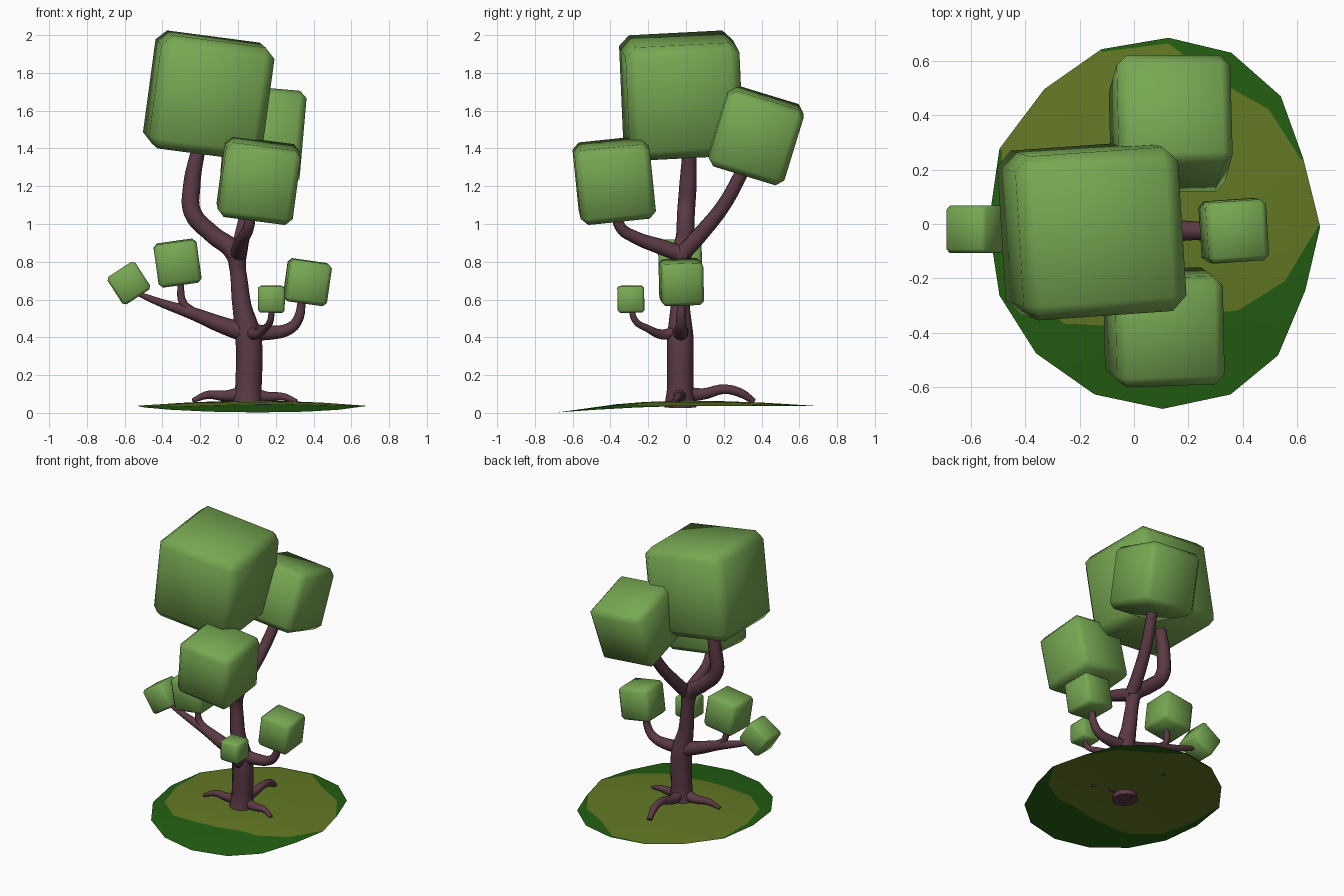
import bpy, bmesh, math


def material(name, rgb):
    m = bpy.data.materials.new(name)
    m.diffuse_color = (*rgb, 1)
    return m


LEAF = material("leaf green", (0.185, 0.39, 0.085))
BARK = material("purple brown bark", (0.105, 0.042, 0.058))
OLIVE = material("olive grass", (0.125, 0.19, 0.018))
GRASS = material("dark green grass", (0.017, 0.112, 0.006))


def add_bmesh(name, bm, mats):
    me = bpy.data.meshes.new(name)
    bm.to_mesh(me)
    bm.free()
    for m in mats:
        me.materials.append(m)
    ob = bpy.data.objects.new(name, me)
    bpy.context.collection.objects.link(ob)
    return ob


def leaf_cube(name, centre, size, rot):
    """Chamfered, softly shaded foliage cube."""
    bm = bmesh.new()
    bmesh.ops.create_cube(bm, size=size)
    bmesh.ops.bevel(bm, geom=bm.edges[:], offset=size * 0.09,
                    segments=1, affect='EDGES')
    for f in bm.faces:
        f.smooth = True
    ob = add_bmesh(name, bm, [LEAF])
    ob.location = centre
    ob.rotation_euler = [math.radians(a) for a in rot]


def limb(name, pts):
    """Tapered smooth tube through (x, y, z, radius) points."""
    cu = bpy.data.curves.new(name, 'CURVE')
    cu.dimensions = '3D'
    cu.bevel_depth = 1.0
    cu.bevel_resolution = 4
    cu.resolution_u = 6
    cu.use_fill_caps = True
    sp = cu.splines.new('BEZIER')
    sp.bezier_points.add(len(pts) - 1)
    for bp, (x, y, z, r) in zip(sp.bezier_points, pts):
        bp.co = (x, y, z)
        bp.radius = r
        bp.handle_left_type = bp.handle_right_type = 'AUTO'
    cu.materials.append(BARK)
    ob = bpy.data.objects.new(name, cu)
    bpy.context.collection.objects.link(ob)
    bpy.ops.object.select_all(action='DESELECT')
    ob.select_set(True)
    bpy.context.view_layer.objects.active = ob
    bpy.ops.object.convert(target='MESH')
    bpy.ops.object.shade_smooth_by_angle(angle=math.radians(60))


# Foliage cubes
leaf_cube("crown_cube", (-0.155, -0.025, 1.68), 0.605, (3, 7.5, 4))
leaf_cube("back_cube", (0.135, 0.37, 1.47), 0.42, (-17, 5, 0))
leaf_cube("front_cube", (0.11, -0.38, 1.23), 0.40, (6, 7.5, 2))
leaf_cube("left_tip_cube", (-0.578, -0.02, 0.687), 0.175, (0, -33, 0))
leaf_cube("left_cube", (-0.32, -0.03, 0.793), 0.23, (2, -8, 0))
leaf_cube("right_cube", (0.367, -0.025, 0.692), 0.225, (2, 8, 4))
leaf_cube("small_front_cube", (0.177, -0.292, 0.602), 0.142, (1, 1, 0))

# Trunk, running on into the crown branch
limb("trunk", [(0.05, -0.03, 0.03, 0.085), (0.055, -0.03, 0.13, 0.07),
               (0.055, -0.03, 0.4, 0.07), (0.02, -0.03, 0.57, 0.05),
               (0.0, -0.02, 0.75, 0.043), (-0.02, -0.02, 0.85, 0.052),
               (-0.135, -0.005, 0.945, 0.047), (-0.24, 0.0, 1.06, 0.047),
               (-0.245, 0.01, 1.2, 0.046), (-0.205, 0.02, 1.42, 0.036)])

# Branches
limb("back_branch", [(0.0, -0.04, 0.82, 0.045), (0.025, 0.08, 0.95, 0.042),
                     (0.06, 0.2, 1.1, 0.038), (0.1, 0.31, 1.3, 0.036)])
limb("front_branch", [(0.0, 0.0, 0.83, 0.045), (0.01, -0.12, 0.875, 0.042),
                      (0.03, -0.27, 0.93, 0.033), (0.055, -0.345, 0.98, 0.03),
                      (0.07, -0.37, 1.06, 0.028)])
limb("left_branch", [(0.06, -0.03, 0.42, 0.055), (-0.07, -0.03, 0.46, 0.045),
                     (-0.25, -0.025, 0.53, 0.033), (-0.4, -0.02, 0.58, 0.022),
                     (-0.54, -0.02, 0.635, 0.012)])
limb("left_twig", [(-0.25, -0.025, 0.54, 0.026), (-0.29, -0.025, 0.58, 0.022),
                   (-0.305, -0.03, 0.7, 0.016)])
limb("right_branch", [(0.06, -0.03, 0.43, 0.045), (0.17, -0.025, 0.425, 0.038),
                      (0.27, -0.025, 0.445, 0.031), (0.315, -0.025, 0.49, 0.027),
                      (0.34, -0.025, 0.61, 0.02)])
limb("small_front_branch", [(0.06, -0.03, 0.44, 0.035), (0.09, -0.12, 0.415, 0.027),
                            (0.14, -0.2, 0.445, 0.02), (0.172, -0.27, 0.49, 0.017),
                            (0.177, -0.29, 0.56, 0.015)])

# Roots
limb("left_root", [(0.04, -0.03, 0.1, 0.045), (-0.07, -0.025, 0.09, 0.028),
                   (-0.16, -0.03, 0.095, 0.022), (-0.24, -0.045, 0.065, 0.012)])
limb("right_root", [(0.06, -0.03, 0.1, 0.045), (0.15, -0.035, 0.085, 0.028),
                    (0.24, -0.04, 0.085, 0.02), (0.31, -0.065, 0.06, 0.012)])
limb("back_root", [(0.05, -0.03, 0.1, 0.045), (0.05, 0.09, 0.1, 0.03),
                   (0.06, 0.2, 0.125, 0.025), (0.055, 0.29, 0.105, 0.024),
                   (0.04, 0.36, 0.06, 0.016)])

# Ground: shallow sixteen-sided sheet; each rim point has the fraction of the
# radius at which olive turns to dark green
RIM = [(0.127, 0.685, 0.97), (0.358, 0.63, 0.83), (0.54, 0.47, 0.9),
       (0.623, 0.24, 1), (0.685, -0.01, 1), (0.63, -0.245, 0.86),
       (0.53, -0.483, 0.66), (0.355, -0.627, 0.53), (0.105, -0.68, 0.54),
       (-0.145, -0.627, 0.6), (-0.36, -0.476, 0.77), (-0.495, -0.263, 0.88),
       (-0.535, 0.0, 0.93), (-0.495, 0.277, 0.99), (-0.33, 0.496, 1),
       (-0.12, 0.643, 1)]
bm = bmesh.new()
CX, TOP = 0.09, 0.064


def ground_vert(x, y, t):
    rim_z = 0.037 - 0.035 * max(0, -y / 0.685) ** 1.5
    z = rim_z + (TOP - rim_z) * (1 - t * t)
    return bm.verts.new((CX + (x - CX) * t, y * t, z))


rings = []
for k in range(4):
    rings.append([ground_vert(x, y, (0.3, 0.6 * f, min(f, 0.985), 1)[k])
                  for x, y, f in RIM])
mid = bm.verts.new((CX, 0, TOP))
n = len(RIM)
for i in range(n):
    j = (i + 1) % n
    bm.faces.new((mid, rings[0][j], rings[0][i]))
    for k in range(3):
        a, b = rings[k], rings[k + 1]
        face = bm.faces.new((a[i], a[j], b[j], b[i]))
        if k == 2 and min(RIM[i][2], RIM[j][2]) < 0.98:
            face.material_index = 1
for f in bm.faces:
    f.smooth = True
    f.normal_update()
    if f.normal.z < 0:
        f.normal_flip()
add_bmesh("ground_patch", bm, [OLIVE, GRASS])
